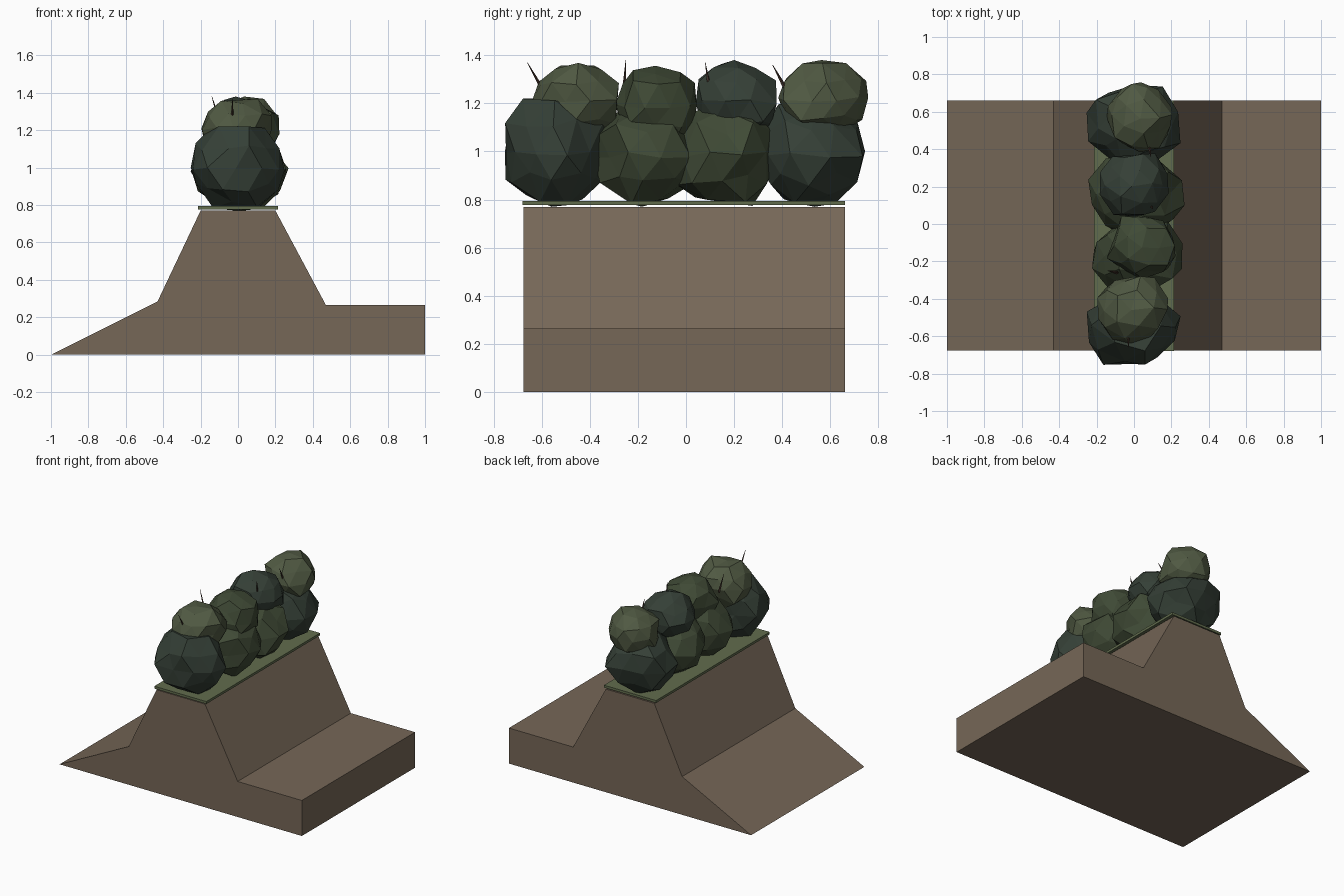
import bpy, bmesh, random
from mathutils import Vector

if "Cube" in bpy.data.objects:
    bpy.data.objects.remove(bpy.data.objects["Cube"])

random.seed(4)

def material(name, rgb):
    m = bpy.data.materials.new(name)
    m.diffuse_color = (*rgb, 1)
    m.use_nodes = True
    m.node_tree.nodes["Principled BSDF"].inputs["Base Color"].default_value = m.diffuse_color
    return m

rock = material("rock", (0.18, 0.135, 0.095))
grass = material("grass", (0.12, 0.15, 0.075))
leaf_dark = material("leaf_dark", (0.035, 0.05, 0.037))
leaf_mid = material("leaf_mid", (0.05, 0.068, 0.036))
leaf_light = material("leaf_light", (0.08, 0.1, 0.055))
bark = material("bark", (0.06, 0.035, 0.025))

def finish(bm, name, mat):
    me = bpy.data.meshes.new(name)
    bmesh.ops.recalc_face_normals(bm, faces=bm.faces[:])
    bm.to_mesh(me)
    bm.free()
    me.materials.append(mat)
    ob = bpy.data.objects.new(name, me)
    bpy.context.collection.objects.link(ob)
    return ob

def prism(name, profile, y0, y1, mat):
    bm = bmesh.new()
    face = bm.faces.new([bm.verts.new((x, y0, z)) for x, z in profile])
    ext = bmesh.ops.extrude_face_region(bm, geom=[face])
    verts = [g for g in ext["geom"] if isinstance(g, bmesh.types.BMVert)]
    bmesh.ops.translate(bm, verts=verts, vec=(0, y1 - y0, 0))
    return finish(bm, name, mat)

def bush(name, loc, size, mat, floor=0.77, jitter=0.09):
    bm = bmesh.new()
    bmesh.ops.create_icosphere(bm, subdivisions=2, radius=1)
    for v in bm.verts:
        p = v.co * random.uniform(1 - jitter, 1 + jitter)
        p += Vector([random.uniform(-0.07, 0.07) for _ in range(3)])
        v.co = Vector([c + s * q for c, s, q in zip(loc, size, p)])
        v.co.z = min(max(v.co.z, floor), 1.38)
    return finish(bm, name, mat)

def twig(name, base, tip):
    base, tip = Vector(base), Vector(tip)
    d = tip - base
    bm = bmesh.new()
    bmesh.ops.create_cone(bm, cap_ends=True, segments=4, radius1=0.01,
                          radius2=0.001, depth=d.length)
    rot = d.to_track_quat('Z', 'Y')
    for v in bm.verts:
        v.co = rot @ v.co + (base + tip) / 2
    return finish(bm, name, bark)

# Earth bank and the turf strip on its crest
prism("earth_bank", [(-1, 0), (-0.43, 0.285), (-0.2, 0.77), (0.2, 0.77),
                     (0.47, 0.265), (1, 0.265), (1, 0)], -0.675, 0.66, rock)
prism("turf_strip", [(-0.215, 0.777), (-0.215, 0.795), (0.215, 0.795),
                     (0.215, 0.777)], -0.68, 0.66, grass)

# Large lower bushes
for i, (x, y, z, sx, sy, sz, m) in enumerate([
        (0.0, -0.555, 1.0, 0.25, 0.22, 0.235, leaf_dark),
        (0.02, -0.17, 0.985, 0.235, 0.21, 0.225, leaf_mid),
        (0.01, 0.16, 0.985, 0.245, 0.22, 0.225, leaf_mid),
        (0.0, 0.52, 0.99, 0.24, 0.23, 0.23, leaf_dark)]):
    bush(f"lower_bush_{i}", (x, y, z), (sx, sy, sz), m)

# Smaller upper bushes
for i, (x, y, z, sx, sy, sz, m) in enumerate([
        (-0.01, -0.455, 1.205, 0.19, 0.19, 0.165, leaf_light),
        (0.05, -0.12, 1.19, 0.18, 0.18, 0.17, leaf_mid),
        (0.0, 0.21, 1.205, 0.19, 0.18, 0.17, leaf_dark),
        (0.03, 0.575, 1.215, 0.18, 0.19, 0.16, leaf_light)]):
    bush(f"upper_bush_{i}", (x, y, z), (sx, sy, sz), m)

# Bare twigs
for i, (base, tip) in enumerate([
        ((-0.03, -0.58, 1.23), (-0.03, -0.66, 1.37)),
        ((-0.09, -0.26, 1.22), (-0.14, -0.25, 1.38)),
        ((0.09, 0.1, 1.25), (0.10, 0.08, 1.37)),
        ((0.08, 0.42, 1.25), (0.09, 0.36, 1.36))]):
    twig(f"twig_{i}", base, tip)
